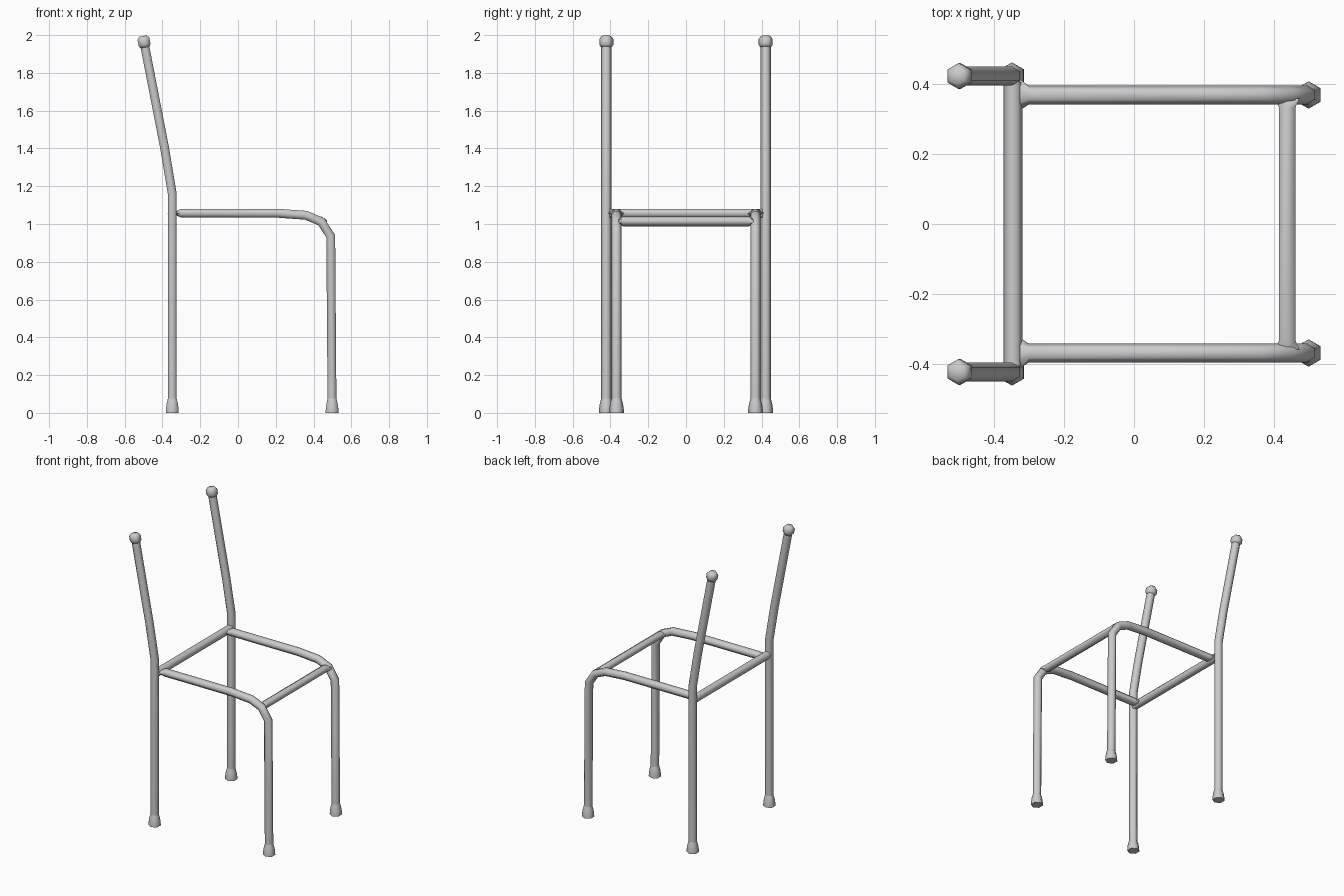
import bpy, math
from mathutils import Vector

if "Cube" in bpy.data.objects:
    bpy.data.objects.remove(bpy.data.objects["Cube"])

SIDES = 6
R = 0.027


def sweep(name, sections, side, mirror=True):
    """Hexagonal skin through (centre, radius along side, radius across) sections."""
    side = Vector(side)
    pts = [Vector(s[0]) for s in sections]
    verts, faces = [], []
    last = len(pts) - 1
    for i, (c, ra, rb) in enumerate(sections):
        d_in = (pts[i] - pts[max(i - 1, 0)]).normalized()
        d_out = (pts[min(i + 1, last)] - pts[i]).normalized()
        t = (d_in + d_out).normalized()
        mitre = 1.0 if i in (0, last) else 1 / max(t.dot(d_out), 0.5)
        n = t.cross(side).normalized()
        for k in range(SIDES):
            a = 2 * math.pi * k / SIDES
            verts.append(pts[i] + side * ra * math.cos(a) + n * rb * mitre * math.sin(a))
    for i in range(last):
        for k in range(SIDES):
            j = (k + 1) % SIDES
            faces.append((i * SIDES + k, (i + 1) * SIDES + k,
                          (i + 1) * SIDES + j, i * SIDES + j))
    faces.append(tuple(range(SIDES)))
    faces.append(tuple(reversed(range(last * SIDES, (last + 1) * SIDES))))
    mesh = bpy.data.meshes.new(name)
    mesh.from_pydata(verts, [], faces)
    ob = bpy.data.objects.new(name, mesh)
    bpy.context.collection.objects.link(ob)
    bpy.ops.object.select_all(action='DESELECT')
    bpy.context.view_layer.objects.active = ob
    ob.select_set(True)
    bpy.ops.object.mode_set(mode='EDIT')
    bpy.ops.mesh.select_all(action='SELECT')
    bpy.ops.mesh.normals_make_consistent(inside=False)
    bpy.ops.object.mode_set(mode='OBJECT')
    bpy.ops.object.shade_smooth_by_angle(angle=math.radians(65))
    if mirror:
        m = ob.modifiers.new("Mirror", 'MIRROR')
        m.use_axis = (False, True, False)
        m.use_mirror_merge = False
    return ob


def tube(points, y):
    return [((x, y, z), R, R) for x, z in points]


Y_BACK, Y_FRONT = 0.422, 0.368

# Back legs running up into the leaning uprights
sweep("back_leg", tube([(-0.348, 0.02), (-0.348, 1.16), (-0.388, 1.4), (-0.499, 1.97)],
                       Y_BACK), (0, 1, 0))

# Front legs bending back into the side rails, with flattened rear ends
rail = tube([(0.498, 0.02), (0.491, 0.935), (0.441, 1.012), (0.361, 1.046),
             (0.21, 1.057), (-0.30, 1.057)], Y_FRONT)
rail.append(((-0.328, Y_FRONT, 1.057), 0.046, 0.013))
sweep("front_leg_and_side_rail", rail, (0, 1, 0))

# Rear cross bar
sweep("rear_cross_bar", [((-0.345, -0.405, 1.057), R, R), ((-0.345, 0.405, 1.057), R, R)],
      (1, 0, 0), mirror=False)

# Front cross bar, slightly flared where it meets the rails
sweep("front_cross_bar", [((0.437, y, 1.014), R * f, R * g) for y, f, g in
                          ((-0.358, 0.5, 1.5), (-0.332, 1, 1), (0.332, 1, 1), (0.358, 0.5, 1.5))],
      (0, 0, 1), mirror=False)

# Rubber feet
for name, x, y in (("back_foot", -0.348, Y_BACK), ("front_foot", 0.498, Y_FRONT)):
    sweep(name, [((x, y, z), r, r) for z, r in
                 ((0, 0.039), (0.02, 0.0385), (0.05, 0.034), (0.08, 0.026))], (0, 1, 0))

# Caps on the tops of the uprights
lean = Vector((-0.19, 0, 0.98)).normalized()
base = Vector((-0.492, Y_BACK, 1.935))
sweep("top_cap", [(base + lean * h, r, r) for h, r in
                  ((0, 0.028), (0.014, 0.037), (0.046, 0.037), (0.061, 0.024))], (0, 1, 0))
